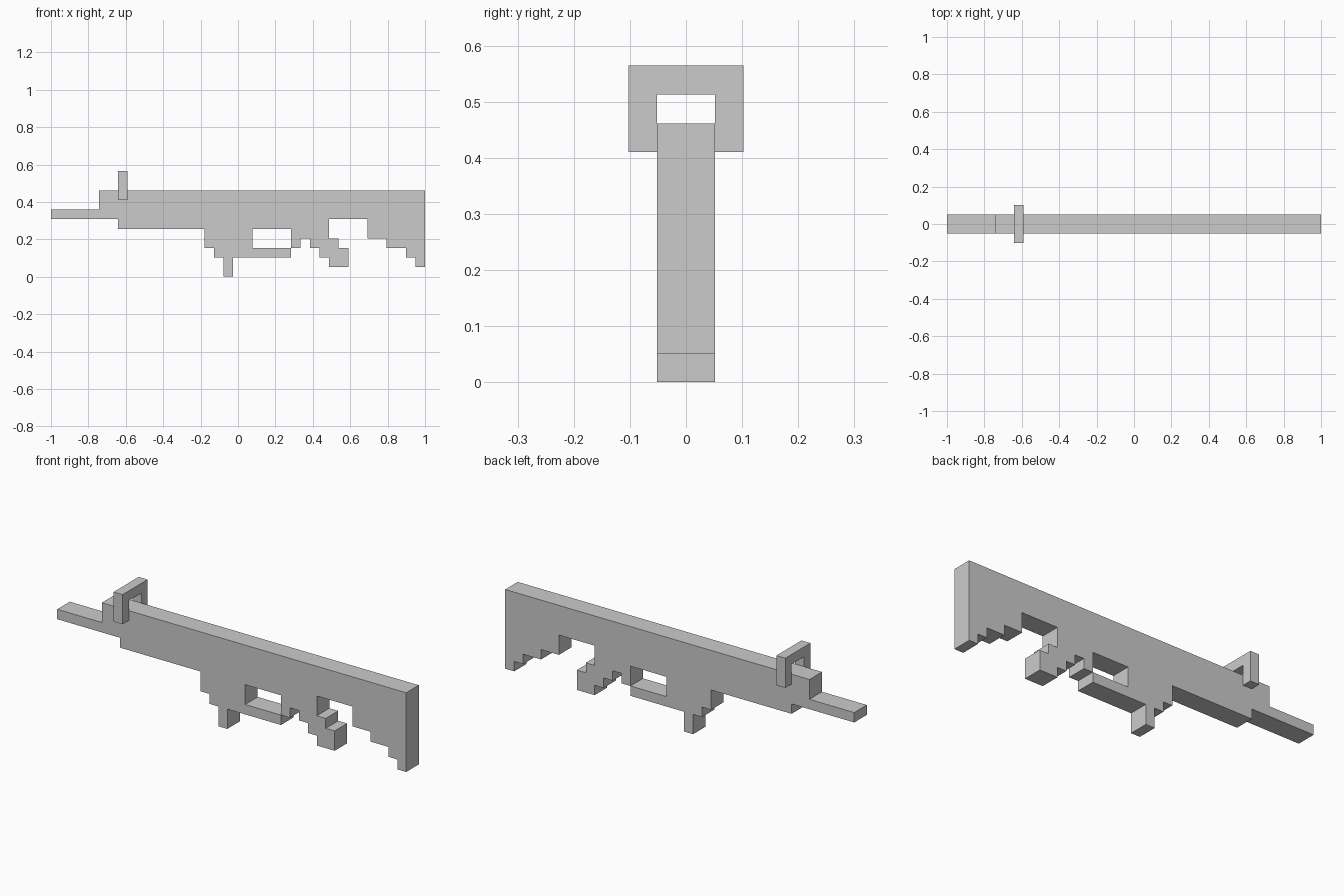
import bpy, bmesh
from mathutils import Vector

if "Cube" in bpy.data.objects:
    bpy.data.objects.remove(bpy.data.objects["Cube"])

U = 2 / 39  # one block of the model's block grid


def extrude(name, pts, to_3d, direction):
    """Fill a flat profile given in blocks and extrude it along direction."""
    bm = bmesh.new()
    face = bm.faces.new([bm.verts.new(Vector(to_3d(a, b)) * U) for a, b in pts])
    res = bmesh.ops.extrude_face_region(bm, geom=[face], use_keep_orig=True)
    verts = [v for v in res["geom"] if isinstance(v, bmesh.types.BMVert)]
    bmesh.ops.translate(bm, verts=verts, vec=Vector(direction) * U)
    bmesh.ops.recalc_face_normals(bm, faces=bm.faces)
    mesh = bpy.data.meshes.new(name)
    bm.to_mesh(mesh)
    bm.free()
    obj = bpy.data.objects.new(name, mesh)
    bpy.context.collection.objects.link(obj)
    return obj


# Body: stepped side profile (x, z), two blocks thick
body = [
    (0, 6), (7, 6), (7, 5), (16, 5),                              # barrel, fore-end
    (16, 3), (17, 3), (17, 2), (18, 2), (18, 0), (19, 0), (19, 2),  # magazine
    (25, 2), (25, 3), (21, 3), (21, 5), (25, 5), (25, 3),         # guard and its opening
    (26, 3), (26, 4), (27, 4), (27, 3), (28, 3), (28, 2), (29, 2),
    (29, 1), (31, 1), (31, 3), (30, 3), (30, 4), (29, 4), (29, 6),  # grip
    (33, 6), (33, 4), (35, 4), (35, 3), (37, 3), (37, 2),
    (38, 2), (38, 1), (39, 1), (39, 9),                           # stock
    (5, 9), (5, 7), (0, 7),                                       # top line
]
extrude("body", body, lambda x, z: (x - 19.5, -1, z), (0, 2, 0))

# Sight: arch (y, z) straddling the top of the body
half = [(1, 10), (1, 8), (2, 8), (2, 11)]
arch = half + [(-y, z) for y, z in reversed(half)]
extrude("sight_arch", arch, lambda y, z: (7 - 19.5, y, z), (1, 0, 0))
